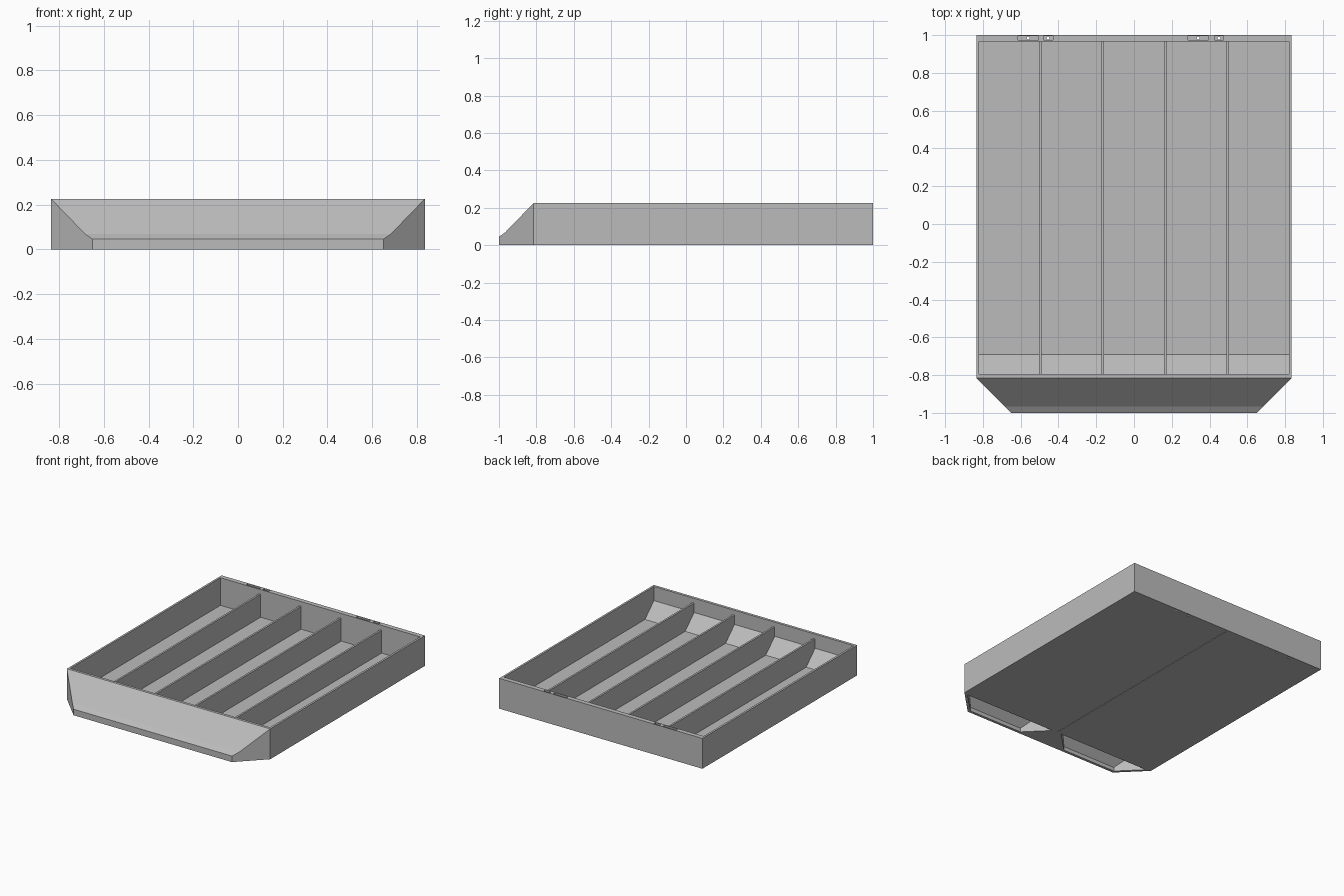
import bpy, bmesh, math

if "Cube" in bpy.data.objects:
    bpy.data.objects.remove(bpy.data.objects["Cube"])

grey = bpy.data.materials.new("mid_grey")
grey.diffuse_color = (0.5, 0.5, 0.5, 1)
grey.use_nodes = True
grey.node_tree.nodes["Principled BSDF"].inputs["Base Color"].default_value = grey.diffuse_color


def make(name, bm):
    """Turn a bmesh into a grey object."""
    bmesh.ops.recalc_face_normals(bm, faces=bm.faces[:])
    me = bpy.data.meshes.new(name)
    bm.to_mesh(me)
    bm.free()
    me.materials.append(grey)
    ob = bpy.data.objects.new(name, me)
    bpy.context.collection.objects.link(ob)
    return ob


def loft(name, rings):
    """Skin a list of closed rings and cap both ends."""
    bm = bmesh.new()
    vs = [[bm.verts.new(p) for p in r] for r in rings]
    n = len(rings[0])
    for a, b in zip(vs, vs[1:]):
        for i in range(n):
            j = (i + 1) % n
            bm.faces.new((a[i], a[j], b[j], b[i]))
    bm.faces.new(vs[0])
    bm.faces.new(vs[-1])
    return make(name, bm)


def extrude_x(name, profile, x0, x1):
    """Extrude a (y, z) profile from x0 to x1."""
    return loft(name, [[(x, y, z) for y, z in profile] for x in (x0, x1)])


def box(name, x0, x1, y0, y1, z0, z1):
    return extrude_x(name, [(y0, z0), (y1, z0), (y1, z1), (y0, z1)], x0, x1)


def cut(target, cutter):
    cutter.hide_render = True
    mod = target.modifiers.new("cut", 'BOOLEAN')
    mod.operation = 'DIFFERENCE'
    mod.solver = 'EXACT'
    mod.object = cutter
    bpy.context.view_layer.objects.active = target
    bpy.ops.object.modifier_apply(modifier=mod.name)
    bpy.data.objects.remove(cutter)


# Tray body: straight sides, then a tapered sloping nose with a slight bend
sections = [(1.0, 0.835, 0.225), (-0.815, 0.835, 0.225),
            (-0.967, 0.683, 0.068), (-1.0, 0.65, 0.045)]
tray = loft("tray_body", [[(-w, y, 0), (w, y, 0), (w, y, h), (-w, y, h)]
                          for y, w, h in sections])

# Open cavity with a scoop ramp at the front
cavity = [(-0.795, 0.4), (-0.795, 0.12), (-0.69, 0.02), (0.965, 0.02), (0.965, 0.4)]
cut(tray, extrude_x("cavity_cutter", cavity, -0.82, 0.82))

# Two hollow pockets under the nose, narrowing toward the front
for s in (-1, 1):
    rings = []
    for y, xa, xb, h in ((-0.825, 0.04, 0.797, 0.187), (-0.98, 0.195, 0.642, 0.028)):
        rings.append([(s * xa, y, -0.1), (s * xb, y, -0.1), (s * xb, y, h), (s * xa, y, h)])
    cut(tray, loft("pocket_cutter", rings))

# Fine seam along the middle of the underside
cut(tray, box("seam_cutter", -0.002, 0.002, -0.82, 1.1, -0.1, 0.003))

# Slots in the back rim, each with a small hole through to the bottom
for x0, x1 in ((-0.615, -0.505), (-0.48, -0.43), (0.285, 0.395), (0.425, 0.475)):
    cut(tray, box("slot_cutter", x0, x1, 0.974, 0.994, 0.205, 0.4))
    bm = bmesh.new()
    bmesh.ops.create_cone(bm, cap_ends=True, segments=12, radius1=0.008,
                          radius2=0.008, depth=1.0)
    bmesh.ops.translate(bm, verts=bm.verts[:], vec=((x0 + x1) / 2, 0.984, 0))
    cut(tray, make("hole_cutter", bm))

# Dividers, slightly lower than the rim and resting on the ramp
divider = [(-0.797, 0.19), (-0.797, 0.118), (-0.69, 0.015), (0.967, 0.015), (0.967, 0.19)]
for i, x in enumerate((-0.497, -0.165, 0.165, 0.497)):
    extrude_x("divider_%d" % (i + 1), divider, x - 0.007, x + 0.007)
